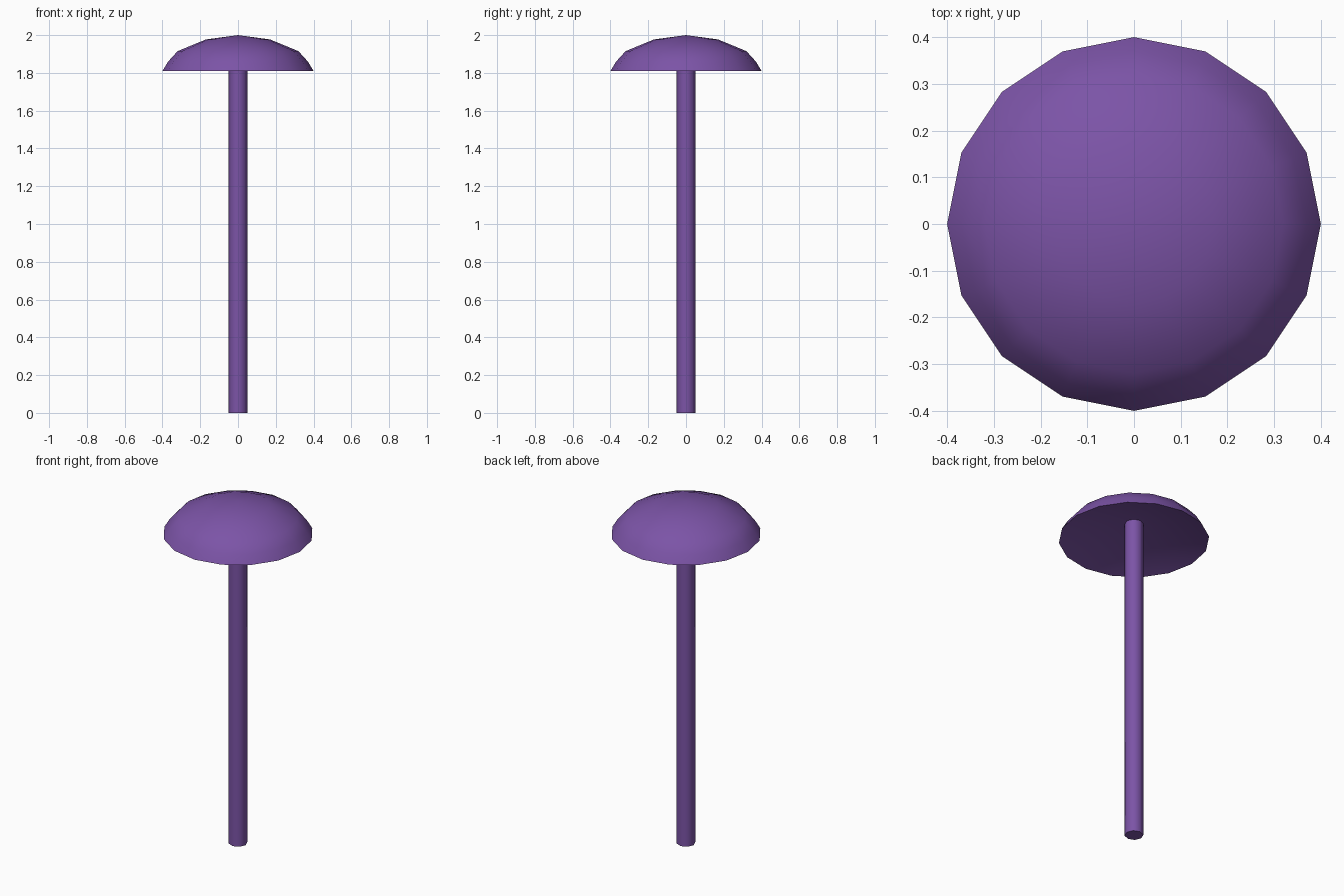
import bpy, bmesh, math

if "Cube" in bpy.data.objects:
    bpy.data.objects.remove(bpy.data.objects["Cube"])

purple = bpy.data.materials.new("purple")
purple.diffuse_color = (0.20, 0.088, 0.385, 1)
purple.use_nodes = True
purple.node_tree.nodes["Principled BSDF"].inputs["Base Color"].default_value = purple.diffuse_color


def lathe(name, profile, sides, sharp_angle):
    """Revolve an (r, z) profile that starts and ends on the axis."""
    bm = bmesh.new()
    rings = []
    for r, z in profile:
        n = 1 if r == 0 else sides
        rings.append([bm.verts.new((r * math.cos(2 * math.pi * i / sides),
                                    r * math.sin(2 * math.pi * i / sides), z))
                      for i in range(n)])
    for a, b in zip(rings, rings[1:]):
        for i in range(sides):
            j = (i + 1) % sides
            quad = [a[i % len(a)], a[j % len(a)], b[j % len(b)], b[i % len(b)]]
            bm.faces.new(list(dict.fromkeys(quad)))
    bmesh.ops.recalc_face_normals(bm, faces=bm.faces)
    mesh = bpy.data.meshes.new(name)
    bm.to_mesh(mesh)
    bm.free()
    mesh.materials.append(purple)
    obj = bpy.data.objects.new(name, mesh)
    bpy.context.collection.objects.link(obj)
    bpy.ops.object.select_all(action='DESELECT')
    obj.select_set(True)
    bpy.context.view_layer.objects.active = obj
    bpy.ops.object.shade_smooth_by_angle(angle=math.radians(sharp_angle))
    return obj


# Slim round pole, ending inside the cap
lathe("pole", [(0, 0), (0.05, 0), (0.05, 1.92), (0, 1.92)], 8, 60)

# Domed cap with a shallow conical hollow underneath
lathe("cap", [(0, 1.92), (0.40, 1.81), (0.37, 1.86), (0.32, 1.915),
              (0.17, 1.977), (0, 2.0)], 16, 50)
